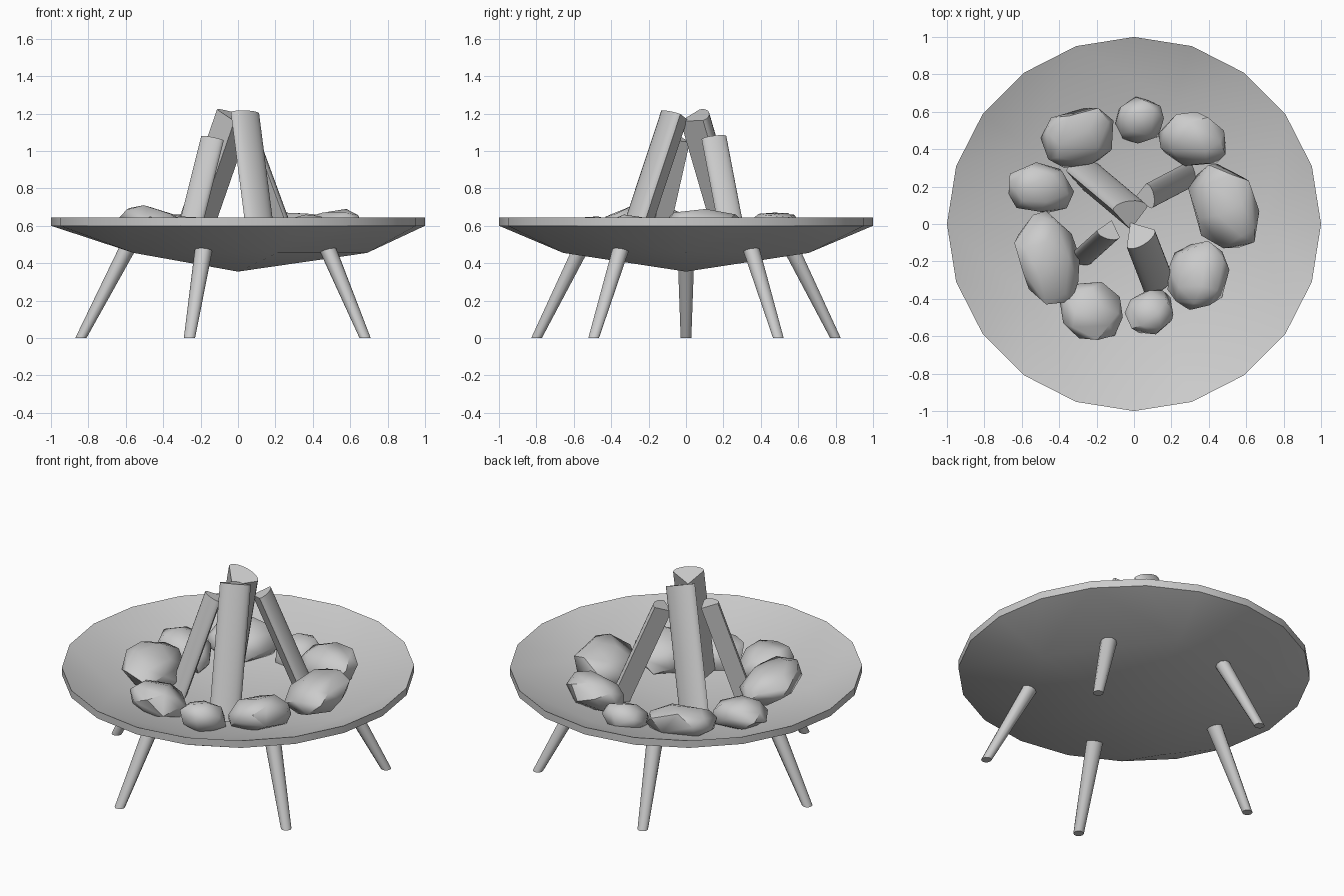
import bpy
import bmesh
import random
from math import sin, cos, tau, radians, sqrt, pi, copysign
from mathutils import Vector

cube = bpy.data.objects.get("Cube")
if cube:
    bpy.data.objects.remove(cube, do_unlink=True)

# One plain grey for everything
grey = bpy.data.materials.new("plain grey")
grey.use_nodes = True
grey.diffuse_color = (0.6, 0.6, 0.6, 1)
grey.node_tree.nodes["Principled BSDF"].inputs["Base Color"].default_value = grey.diffuse_color


def finish(bm, name, angle=30):
    """Turn a bmesh into a smooth-shaded object with sharp edges kept."""
    bmesh.ops.recalc_face_normals(bm, faces=bm.faces)
    mesh = bpy.data.meshes.new(name)
    bm.to_mesh(mesh)
    bm.free()
    mesh.materials.append(grey)
    obj = bpy.data.objects.new(name, mesh)
    bpy.context.collection.objects.link(obj)
    bpy.ops.object.select_all(action='DESELECT')
    obj.select_set(True)
    bpy.context.view_layer.objects.active = obj
    bpy.ops.object.shade_smooth_by_angle(angle=radians(angle))


def circle(count):
    return [(cos(tau * i / count), sin(tau * i / count)) for i in range(count)]


def ring(bm, count, radius, z):
    return [bm.verts.new((radius * x, radius * y, z)) for x, y in circle(count)]


def bridge(bm, a, b):
    """Close the band between two loops of equal length."""
    for i in range(len(a)):
        j = (i + 1) % len(a)
        bm.faces.new((a[i], a[j], b[j], b[i]))


def dish_skin(bm, lift):
    """Twenty-sided rim falling to a five-sided ring and a central point."""
    rim = ring(bm, 20, 1, 0.6 + lift)
    inner = ring(bm, 5, 0.69, 0.455 + lift)
    tip = bm.verts.new((0, 0, 0.355 + lift))
    for k in range(5):
        here, following = inner[k], inner[(k + 1) % 5]
        bm.faces.new((tip, here, following))
        bm.faces.new((here, rim[4 * k + 2], following))
        for step in range(-2, 2):
            i = 4 * k + step
            bm.faces.new((here, rim[i % 20], rim[(i + 1) % 20]))
    return rim


def rod(name, section, ends, radii, u, v):
    """Sweep a section, laid out along axes u and v, between two end points."""
    bm = bmesh.new()
    loops = []
    for centre, radius in zip(ends, radii):
        loop = [bm.verts.new(centre + radius * (x * u + y * v)) for x, y in section]
        bm.faces.new(loop)
        loops.append(loop)
    bridge(bm, *loops)
    finish(bm, name, 50)


# Split-log section: a pointed inner edge and a rounded bark side
WEDGE = [(0.75, 0)] + [(-0.45 - 0.45 * cos(a), sin(a))
                       for a in (pi * (i / 10 - 0.5) for i in range(11))]


def split_log(name, bottom, top, radius, tip):
    """Leaning split log whose sharp edge points toward tip."""
    ends = Vector(bottom), Vector(top)
    axis = (ends[1] - ends[0]).normalized()
    u = Vector(tip)
    u = (u - axis * u.dot(axis)).normalized()
    rod(name, WEDGE, ends, (radius, radius), u, axis.cross(u))


def dish_floor(p):
    """Height just inside the thickness of the dish."""
    slope = max(p.x * cos(a) + p.y * sin(a) for a in (tau * (k + 0.5) / 5 for k in range(5)))
    return 0.39 + 0.18 * slope


def rock(name, seed, x0, x1, y0, y1, top, lean):
    """Convex lump fitted to a box, tilted along the dish and bedded in it."""
    rng = random.Random(seed)
    count = 24
    points = []
    for i in range(count):
        h = 1 - 2 * (i + 0.5) / count
        a = i * pi * (3 - sqrt(5)) + rng.uniform(-0.25, 0.25) + seed
        r = sqrt(1 - h * h)
        p = Vector((r * cos(a), r * sin(a), h)) * rng.uniform(0.97, 1.07)
        p = Vector([copysign(abs(c) ** 0.9, c) for c in p])
        p.x += lean * p.y
        points.append(p)
    cx, cy = (x0 + x1) / 2, (y0 + y1) / 2
    outward = Vector((cx, cy)).normalized()
    low = [min(p[k] for p in points) for k in range(3)]
    span = [max(p[k] for p in points) - low[k] for k in range(3)]
    for p in points:
        p.x = x0 + (x1 - x0) * (p.x - low[0]) / span[0]
        p.y = y0 + (y1 - y0) * (p.y - low[1]) / span[1]
        p.z = (p.z - low[2]) / span[2] * 0.2
        p.z += 0.2 * outward.dot(Vector((p.x - cx, p.y - cy)))
    lift = top - max(p.z for p in points)
    bm = bmesh.new()
    for p in points:
        bm.verts.new((p.x, p.y, max(p.z + lift, dish_floor(p))))
    hull = bmesh.ops.convex_hull(bm, input=bm.verts)
    loose = set(hull["geom_interior"]) | set(hull["geom_unused"])
    bmesh.ops.delete(bm, geom=[v for v in loose if isinstance(v, bmesh.types.BMVert)],
                     context='VERTS')
    finish(bm, name, 45)


# Shallow dish: underside, upper side and rim wall
bm = bmesh.new()
bridge(bm, dish_skin(bm, 0), dish_skin(bm, 0.045))
finish(bm, "fire_dish")

# Five splayed legs with level ends
for k in range(5):
    a = tau * (k + 0.5) / 5
    out = Vector((cos(a), sin(a), 0))
    rod(f"leg_{k + 1}", circle(10), (out * 0.84, out * 0.59 + Vector((0, 0, 0.48))),
        (0.03, 0.048), out, Vector((-out.y, out.x, 0)))

# Leaning split logs
split_log("log_front", (0.11, -0.29, 0.45), (0.015, -0.045, 1.19), 0.088, (-0.5, 0.8, 0))
split_log("log_back_left", (-0.27, 0.25, 0.46), (-0.02, 0.04, 1.18), 0.097, (0.1, -1, 0))
split_log("log_back_right", (0.27, 0.26, 0.46), (0.05, 0.145, 1.06), 0.068, (-1, -0.2, 0))
split_log("log_front_left", (-0.28, -0.16, 0.46), (-0.13, -0.025, 1.06), 0.064, (0.3, 1, 0))

# Ring of rocks: x range, y range, top height, lean
rocks = (
    (-0.50, -0.11, 0.30, 0.62, 0.66, 0.15),
    (-0.10, 0.16, 0.43, 0.68, 0.63, 0.1),
    (0.13, 0.49, 0.31, 0.60, 0.67, -0.1),
    (0.29, 0.67, -0.13, 0.32, 0.69, -0.2),
    (0.18, 0.51, -0.46, -0.09, 0.66, 0.05),
    (-0.05, 0.21, -0.59, -0.35, 0.63, 0.1),
    (-0.40, -0.06, -0.62, -0.31, 0.65, -0.15),
    (-0.64, -0.29, -0.43, 0.07, 0.71, -0.25),
    (-0.67, -0.32, 0.06, 0.33, 0.66, -0.05),
)
for n, spec in enumerate(rocks, 1):
    rock(f"rock_{n}", n, *spec)
